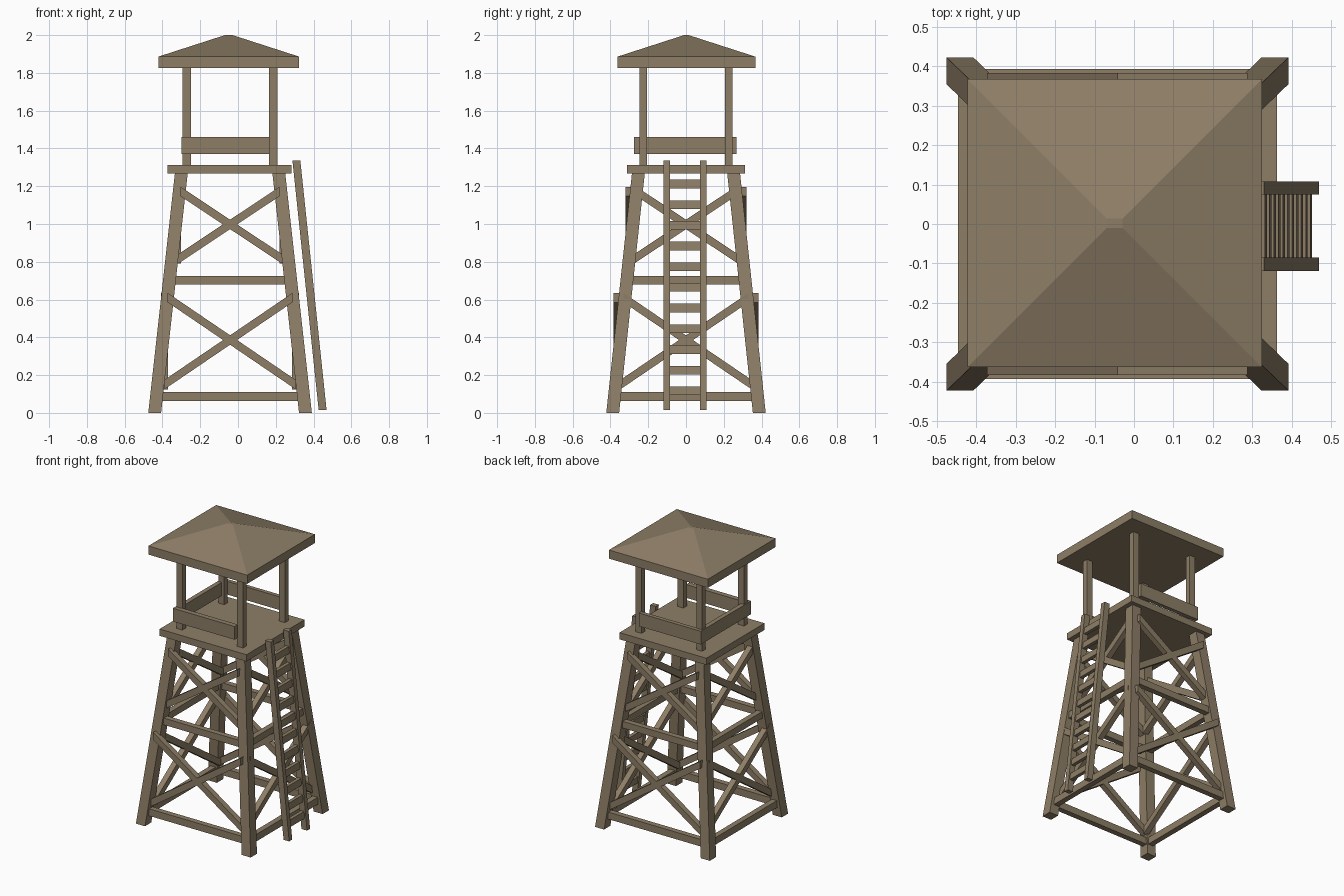
import bpy

if "Cube" in bpy.data.objects:
    bpy.data.objects.remove(bpy.data.objects["Cube"])

CX = -0.042          # tower centre line in x
wood = bpy.data.materials.new("weathered_wood")
wood.diffuse_color = (0.27, 0.21, 0.135, 1)
wood.use_nodes = True
wood.node_tree.nodes["Principled BSDF"].inputs["Base Color"].default_value = wood.diffuse_color


def mesh(name, verts, faces):
    me = bpy.data.meshes.new(name)
    me.from_pydata(verts, [], faces)
    me.materials.append(wood)
    ob = bpy.data.objects.new(name, me)
    bpy.context.collection.objects.link(ob)
    return ob


HEX = [(3, 2, 1, 0), (4, 5, 6, 7), (0, 1, 5, 4), (1, 2, 6, 5), (2, 3, 7, 6), (3, 0, 4, 7)]
RING = [(-1, -1), (1, -1), (1, 1), (-1, 1)]


def box(name, x0, x1, y0, y1, z0, z1):
    v = [(x, y, z) for z in (z0, z1) for x, y in ((x0, y0), (x1, y0), (x1, y1), (x0, y1))]
    return mesh(name, v, HEX)


def slanted_post(name, a, b, hx, hy):
    """Post with level ends from point a up to point b."""
    v = [(p[0] + sx * hx, p[1] + sy * hy, p[2]) for p in (a, b) for sx, sy in RING]
    return mesh(name, v, HEX)


def board(name, along_x, off, u0, z0, u1, z1, t=0.019, h=0.025):
    """Vertical-plane board with plumb-cut ends, running along x or y."""
    v = []
    for dz in (-h, h):
        for u, z, s in ((u0, z0, -1), (u1, z1, -1), (u1, z1, 1), (u0, z0, 1)):
            w = off + s * t
            v.append((CX + u, w, z + dz) if along_x else (CX - w, u, z + dz))
    return mesh(name, v, HEX)


# Legs leaning inwards, and roof posts
for sx, sy in RING:
    slanted_post("leg", (CX + sx * 0.399, sy * 0.388, 0), (CX + sx * 0.258, sy * 0.252, 1.27), 0.034, 0.034)
    slanted_post("roof_post", (CX + sx * 0.229, sy * 0.226, 1.30), (CX + sx * 0.229, sy * 0.226, 1.84), 0.022, 0.019)

# Level beams and crossed braces on all four sides
for s in (-1, 1):
    for ax in (True, False):
        side = "front_back" if ax else "side"
        low, mid = (0.374, 0.315) if ax else (0.385, 0.320)
        board(side + "_low_beam", ax, s * low, -0.36, 0.087, 0.36, 0.087, h=0.024)
        board(side + "_middle_beam", ax, s * mid, -0.31, 0.703, 0.31, 0.703, h=0.023)
        lo, up = (0.364, 0.300) if ax else (0.347, 0.280)
        for d in (-1, 1):
            board(side + "_lower_brace", ax, s * lo, -d * 0.347, 0.150, d * 0.33, 0.610)
            board(side + "_upper_brace", ax, s * up, -d * 0.275, 0.815, d * 0.262, 1.172)

# Deck
box("deck", -0.373, 0.283, -0.313, 0.313, 1.267, 1.313)

# Railings on three sides, ladder side left open
box("front_rail", -0.299, 0.168, -0.275, -0.24, 1.37, 1.46)
box("back_rail", -0.299, 0.168, 0.24, 0.268, 1.37, 1.46)
box("left_rail", -0.299, -0.268, -0.275, 0.268, 1.37, 1.46)

# Hipped roof with a thick eave
x0, x1, y0, y1 = -0.422, 0.324, -0.363, 0.367
mx = (x0 + x1) / 2
v = [(x, y, z) for z in (1.827, 1.886) for x, y in ((x0, y0), (x1, y0), (x1, y1), (x0, y1))]
v += [(mx + sx * 0.02, 0.002 + sy * 0.012, 2.0) for sx, sy in RING]
sides = [(k + i, k + (i + 1) % 4, k + 4 + (i + 1) % 4, k + 4 + i) for k in (0, 4) for i in range(4)]
mesh("roof", v, [(3, 2, 1, 0), (8, 9, 10, 11)] + sides)

# Ladder leaning on the right side
for y in (-0.102, 0.091):
    slanted_post("ladder_rail", (0.448, y, 0.015), (0.309, y, 1.337), 0.021, 0.0165)
for i in range(11):
    z = 0.117 + i * 0.1095
    x = 0.448 - (z - 0.015) * 0.139 / 1.322
    slanted_post("ladder_rung", (x + 0.0024, -0.005, z - 0.023), (x - 0.0024, -0.005, z + 0.023), 0.012, 0.095)

# Consistent outward normals
import bmesh
for ob in bpy.data.objects:
    bm = bmesh.new()
    bm.from_mesh(ob.data)
    bmesh.ops.recalc_face_normals(bm, faces=bm.faces)
    bm.to_mesh(ob.data)
    bm.free()
